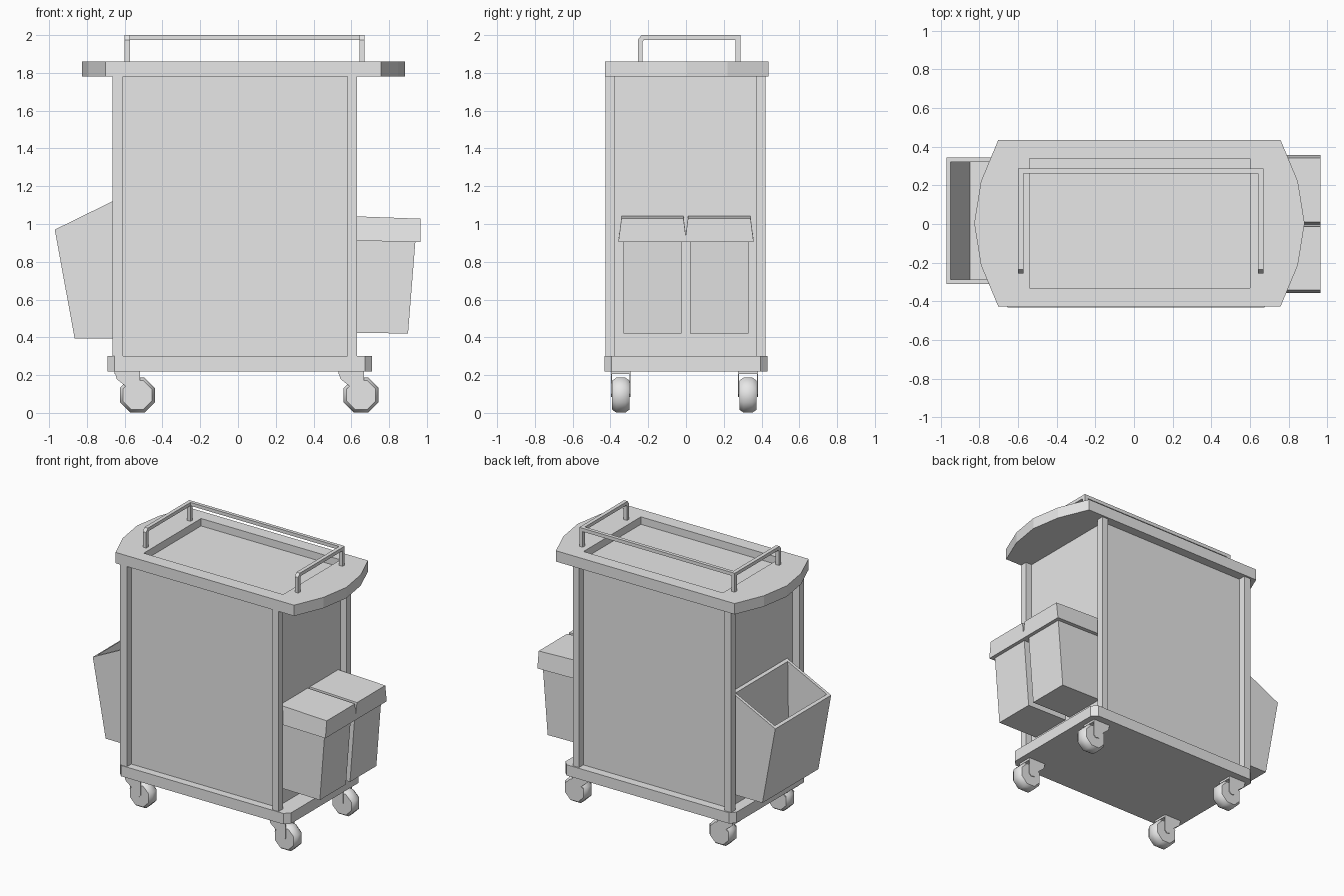
import bpy
import bmesh
import math
from mathutils import Vector

cube = bpy.data.objects.get("Cube")
if cube:
    bpy.data.objects.remove(cube, do_unlink=True)

# One plain grey for the whole cart
grey = bpy.data.materials.new("light_grey")
grey.use_nodes = True
colour = (0.8, 0.8, 0.8, 1)
grey.diffuse_color = colour
grey.node_tree.nodes["Principled BSDF"].inputs["Base Color"].default_value = colour


def finish(name, bm):
    bmesh.ops.recalc_face_normals(bm, faces=bm.faces)
    mesh = bpy.data.meshes.new(name)
    bm.to_mesh(mesh)
    bm.free()
    mesh.materials.append(grey)
    obj = bpy.data.objects.new(name, mesh)
    bpy.context.collection.objects.link(obj)
    return obj


def prism_mesh(points, axis, lo, hi):
    """Extrude an outline along an axis; points hold the other two coordinates in order."""
    bm = bmesh.new()
    verts = []
    for p in points:
        co = list(p)
        co.insert("xyz".index(axis), lo)
        verts.append(bm.verts.new(co))
    face = bm.faces.new(verts)
    shift = Vector([hi - lo if a == axis else 0 for a in "xyz"])
    out = bmesh.ops.extrude_face_region(bm, geom=[face])
    bmesh.ops.translate(bm, vec=shift, verts=[v for v in out["geom"] if isinstance(v, bmesh.types.BMVert)])
    bmesh.ops.recalc_face_normals(bm, faces=bm.faces)
    return bm


def prism(name, points, axis, lo, hi):
    return finish(name, prism_mesh(points, axis, lo, hi))


def box(name, x, y, z):
    corners = [(x[0], y[0]), (x[1], y[0]), (x[1], y[1]), (x[0], y[1])]
    return prism(name, corners, "z", *z)


# Base board with clipped corners
w, d, c = 0.70, 0.432, 0.037
half = [(w, d - c), (w - c, d), (c - w, d), (-w, d - c)]
outline = half + [(-x, -y) for x, y in half]
prism("base_board", [(x + 0.01, y) for x, y in outline], "z", 0.22, 0.30)

# Cabinet and its corner posts
px, py = (-0.61, 0.58), (-0.375, 0.37)
box("cabinet", px, py, (0.30, 1.78))
for side, xs in (("right", (-0.665, px[0])), ("left", (px[1], 0.63))):
    for end, ys in (("front", (-0.427, py[0])), ("back", (py[1], 0.422))):
        box(f"{end}_{side}_post", xs, ys, (0.30, 1.78))

# Worktop with bowed ends and a sunken tray
half = [(0.73, -0.432), (0.82, -0.217), (0.855, 0), (0.82, 0.217), (0.73, 0.432)]
outline = half + [(-x, -y) for x, y in half]
top = prism("worktop", [(x + 0.028, y + 0.004) for x, y in outline], "z", 1.78, 1.86)
cutter = box("tray_cutter", (-0.54, 0.60), (-0.33, 0.34), (1.805, 1.95))
cutter.hide_render = True
cut = top.modifiers.new("tray", "BOOLEAN")
cut.operation = "DIFFERENCE"
cut.solver = "EXACT"
cut.object = cutter
bpy.context.view_layer.objects.active = top
bpy.ops.object.modifier_apply(modifier="tray")
bpy.data.objects.remove(cutter, do_unlink=True)

# Guard rail: two end hoops and a back bar
hoop = [(-0.255, 1.86), (-0.255, 1.975), (-0.235, 2), (0.288, 2), (0.288, 1.86),
        (0.262, 1.86), (0.262, 1.975), (-0.222, 1.975), (-0.23, 1.965), (-0.23, 1.86)]
for side, x in (("right", -0.60), ("left", 0.643)):
    prism(f"{side}_rail_hoop", hoop, "x", x, x + 0.028)
box("back_rail_bar", (-0.572, 0.643), (0.262, 0.288), (1.975, 2))

# Open waste bin: solid wedge, then the sloping mouth is inset and sunk
bm = prism_mesh([(-0.61, 0.395), (-0.865, 0.395), (-0.97, 0.97), (-0.61, 1.147)], "y", -0.31, 0.343)
mouth = max(bm.faces, key=lambda f: f.calc_center_median().z)
bmesh.ops.inset_individual(bm, faces=[mouth], thickness=0.032)
hole = bmesh.ops.extrude_discrete_faces(bm, faces=[mouth])["faces"][0]
for v in hole.verts:
    v.co.x = -0.85 if v.co.x < -0.8 else -0.64
    v.co.z = 0.425
finish("waste_bin", bm)

# Pair of lidded bins
for name, y0, y1 in (("front", -0.33, -0.025), ("back", 0.022, 0.33)):
    prism(f"{name}_bin_body", [(0.58, 0.425), (0.90, 0.42), (0.94, 0.92), (0.58, 0.92)], "y", y0, y1)
    mid, reach = (y0 + y1) / 2, (y1 - y0) / 2 + 0.028
    bm = prism_mesh([(0.58, 0.912), (0.965, 0.905), (0.965, 1.028), (0.58, 1.042)],
                    "y", mid - reach, mid + reach)
    for v in bm.verts:
        if v.co.z > 1:
            v.co.y -= math.copysign(0.016, v.co.y - mid)
    finish(f"{name}_bin_lid", bm)


# Castors: rounded eight-sided wheel between two fork plates
def wheel(name, x, y, z):
    bm = bmesh.new()
    rings = []
    for off, r in ((-0.046, 0.083), (-0.024, 0.1), (0.024, 0.1), (0.046, 0.083)):
        ring = []
        for i in range(8):
            a = math.tau * (i + 0.5) / 8
            ring.append(bm.verts.new((x + r * math.cos(a), y + off, z + r * math.sin(a))))
        rings.append(ring)
    for a, b in zip(rings, rings[1:]):
        for i in range(8):
            j = (i + 1) % 8
            bm.faces.new((a[i], a[j], b[j], b[i]))
    bm.faces.new(rings[0])
    bm.faces.new(rings[-1])
    obj = finish(name, bm)
    bpy.ops.object.select_all(action="DESELECT")
    obj.select_set(True)
    bpy.context.view_layer.objects.active = obj
    bpy.ops.object.shade_smooth_by_angle(angle=math.radians(50))


fork = [(-0.12, 0.22), (0.015, 0.22), (0.015, 0.10), (0, 0.085), (-0.03, 0.09),
        (-0.075, 0.13), (-0.06, 0.14), (-0.11, 0.18)]
for side, x in (("right", -0.533), ("left", 0.652)):
    for end, y in (("front", -0.345), ("back", 0.328)):
        name = f"{end}_{side}_castor"
        wheel(f"{name}_wheel", x, y, 0.094)
        for part, off in (("outer", -0.052), ("inner", 0.047)):
            prism(f"{name}_{part}_fork", [(x + u, z) for u, z in fork], "y", y + off, y + off + 0.005)
        box(f"{name}_mount", (x - 0.12, x + 0.015), (y - 0.047, y + 0.047), (0.205, 0.22))
